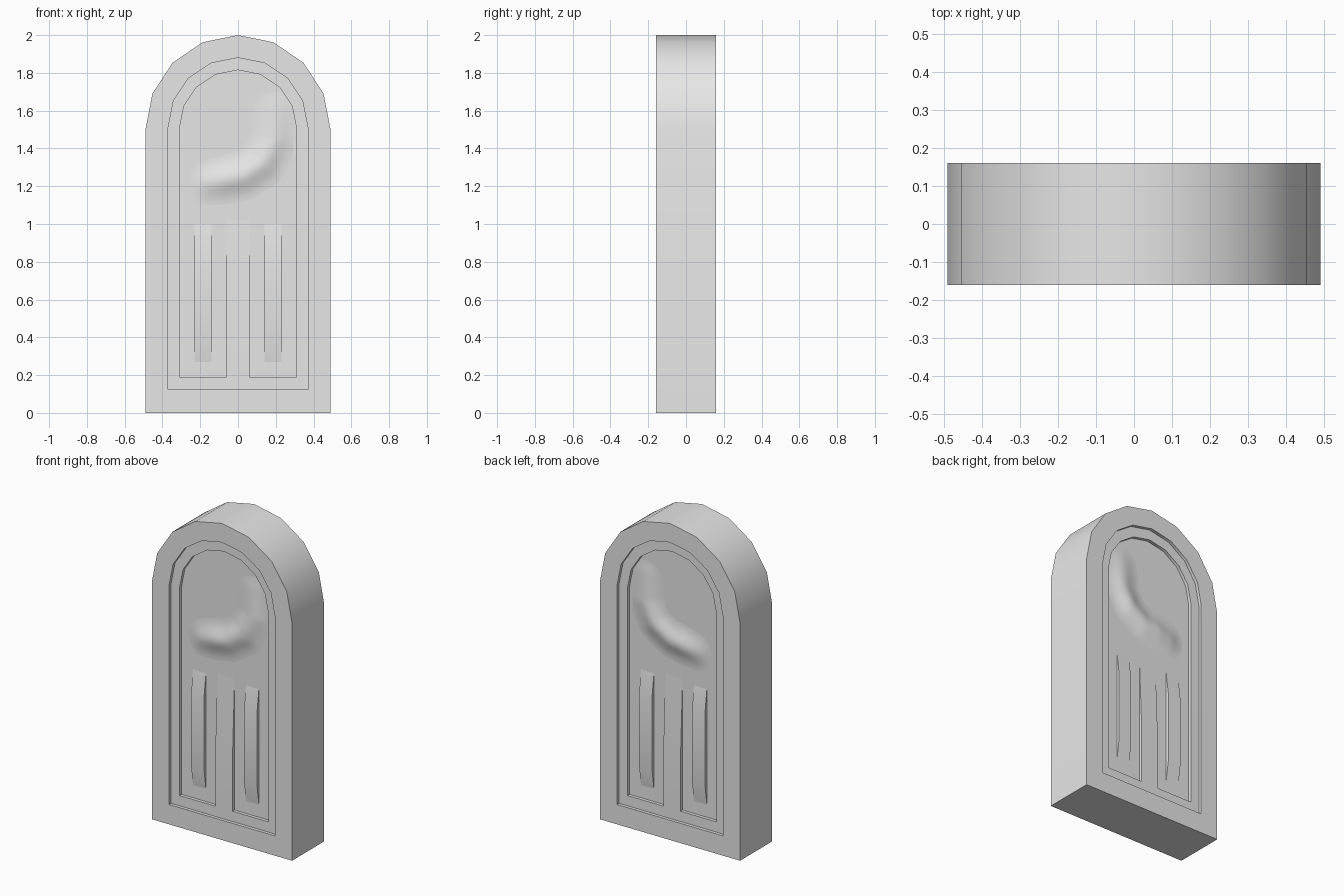
import bpy, bmesh, math
from mathutils import Vector

cube = bpy.data.objects.get("Cube")
if cube:
    bpy.data.objects.remove(cube, do_unlink=True)

stone = bpy.data.materials.new("grey stone")
stone.use_nodes = True
GREY = (0.8, 0.8, 0.8, 1)
stone.diffuse_color = GREY
stone.node_tree.nodes["Principled BSDF"].inputs["Base Color"].default_value = GREY

FACE, LEDGE, FLOOR = 0.16, 0.14, 0.12   # depth of each level from the middle


def finish(name, bm, angle=30):
    bmesh.ops.recalc_face_normals(bm, faces=bm.faces)
    mesh = bpy.data.meshes.new(name)
    bm.to_mesh(mesh)
    bm.free()
    mesh.materials.append(stone)
    obj = bpy.data.objects.new(name, mesh)
    bpy.context.collection.objects.link(obj)
    bpy.ops.object.select_all(action='DESELECT')
    obj.select_set(True)
    bpy.context.view_layer.objects.active = obj
    bpy.ops.object.shade_smooth_by_angle(angle=math.radians(angle))
    return obj


def arch(rx, rz, spring, bottom):
    """Round-topped outline with an eight-sided arch."""
    top = [(rx * math.cos(i * math.pi / 8), spring + rz * math.sin(i * math.pi / 8))
           for i in range(9)]
    return top + [(-rx, bottom), (rx, bottom)]


# Slab with two stepped recesses on the front and the back
outer = arch(0.49, 0.5, 1.5, 0)
middle = arch(0.37, 0.37, 1.51, 0.125)
inner = arch(0.31, 0.31, 1.505, 0.19)
steps = [(inner, FLOOR), (inner, LEDGE), (middle, LEDGE), (middle, FACE), (outer, FACE)]
levels = [(o, -y) for o, y in steps] + [(o, y) for o, y in reversed(steps)]
bm = bmesh.new()
rings = [[bm.verts.new((x, y, z)) for x, z in outline] for outline, y in levels]
for a, b in zip(rings, rings[1:]):
    for i in range(len(a)):
        j = (i + 1) % len(a)
        bm.faces.new((a[i], a[j], b[j], b[i]))
bm.faces.new(rings[0])
bm.faces.new(rings[-1])
finish("slab", bm)


def bar(name, x0, x1, side, profile):
    """Raised strip whose ends slope into the panel; profile is (z, depth)."""
    bm = bmesh.new()
    ends = [[bm.verts.new((x, side * y, z)) for z, y in profile] for x in (x0, x1)]
    for i in range(len(profile)):
        j = (i + 1) % len(profile)
        bm.faces.new((ends[0][i], ends[0][j], ends[1][j], ends[1][i]))
    for end in ends:
        bm.faces.new(end)
    finish(name, bm)


# Centre line of the crescent, from its upper tip to its lower tip
PATH = [Vector(p) for p in ((0.19, 1.62), (0.19, 1.45), (0.13, 1.32), (0.02, 1.25), (-0.16, 1.22))]


def relief(x, z):
    """Height of the soft crescent above the panel."""
    p, best = Vector((x, z)), 9
    for a, b in zip(PATH, PATH[1:]):
        t = max(0, min(1, (p - a).dot(b - a) / (b - a).length_squared))
        best = min(best, (p - a.lerp(b, t)).length)
    taper = max(0, min(1, (1.75 - z) / 0.4)) * max(0, min(1, (x + 0.32) / 0.25))
    return 0.03 * taper * math.exp(-(best / 0.07) ** 2)


def crescent(name, side):
    bm = bmesh.new()
    bmesh.ops.create_grid(bm, x_segments=28, y_segments=34, size=1)
    for v in bm.verts:
        x, z = 0.29 * v.co.x, 1.38 + 0.34 * v.co.y
        v.co = (x, side * (FLOOR - 0.001 + relief(x, z)), z)
    # Drop the part sunk below the panel
    sunk = [f for f in bm.faces if all(abs(v.co.y) < FLOOR for v in f.verts)]
    bmesh.ops.delete(bm, geom=sunk, context='FACES')
    obj = finish(name, bm, 60)
    # Turn the open sheet outwards
    if obj.data.polygons[0].normal.y * side < 0:
        obj.data.flip_normals()


IN = FLOOR - 0.01
for label, side in (("front", -1), ("back", 1)):
    for hand, s in (("left", 1), ("right", -1)):
        bar(f"{label}_{hand}_bar", s * 0.14, s * 0.23, side,
            [(0.27, IN), (0.27, FLOOR), (0.4, LEDGE), (0.85, LEDGE), (1.0, FLOOR), (1.0, IN)])
    bar(f"{label}_centre_bar", -0.06, 0.06, side,
        [(0.19, IN), (0.19, LEDGE), (0.55, LEDGE), (1.02, FLOOR), (1.02, IN)])
    crescent(f"{label}_crescent", side)
